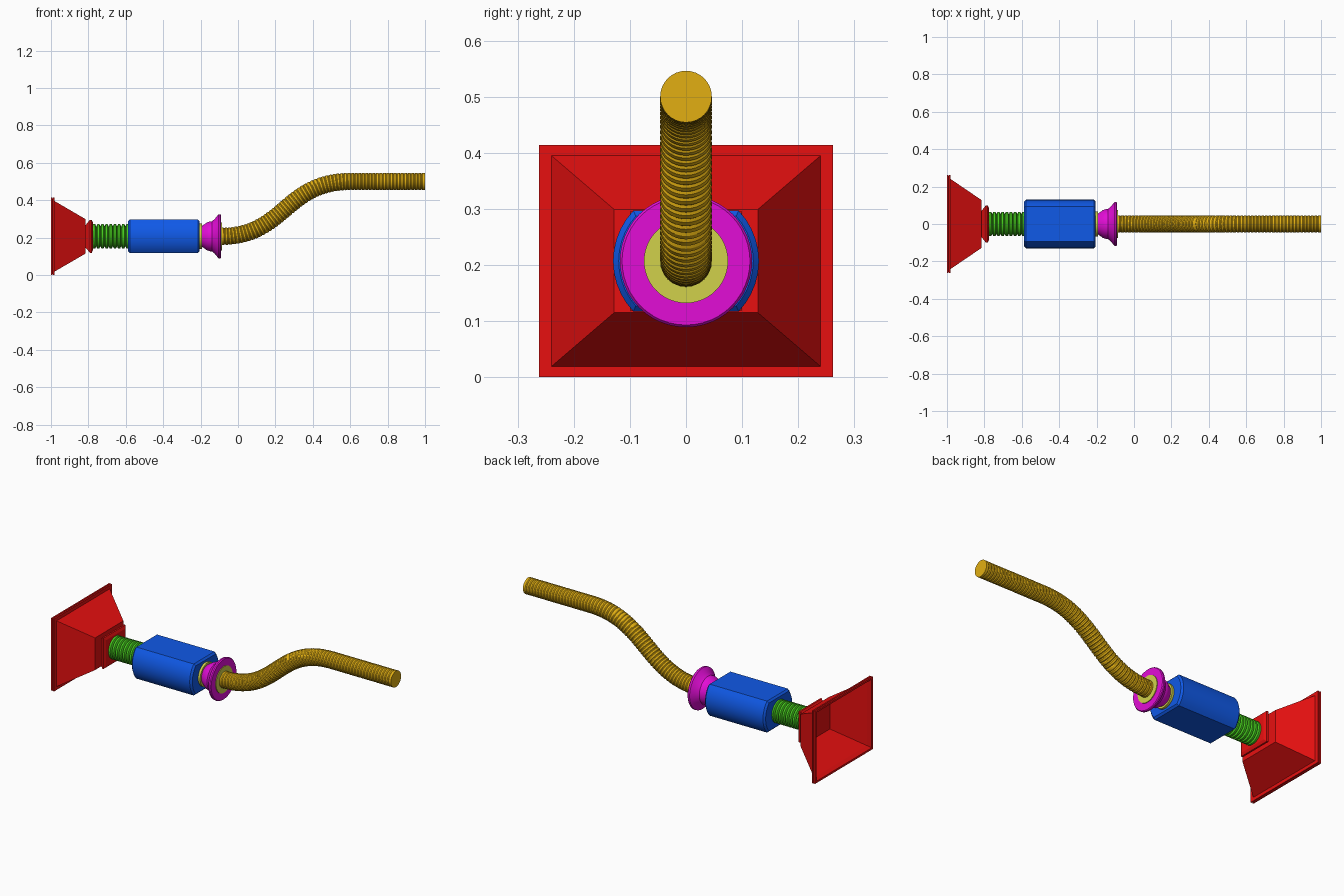
import bpy, bmesh
from math import sin, cos, pi, asin
from mathutils import Vector

cube = bpy.data.objects.get("Cube")
if cube:
    bpy.data.objects.remove(cube, do_unlink=True)

AXIS_Z = 0.207


def material(name, rgb):
    m = bpy.data.materials.new(name)
    m.use_nodes = True
    m.diffuse_color = (*rgb, 1)
    m.node_tree.nodes["Principled BSDF"].inputs["Base Color"].default_value = (*rgb, 1)
    return m


red = material("red", (0.8, 0.005, 0.005))
green = material("green", (0.06, 0.6, 0.012))
blue = material("blue", (0.005, 0.1, 0.8))
olive = material("olive", (0.64, 0.64, 0.07))
magenta = material("magenta", (0.76, 0.004, 0.67))
amber = material("amber", (0.76, 0.43, 0.006))


def loft(name, rings, mat, smooth=True):
    """Skin a list of equal-sized point rings and cap both ends."""
    bm = bmesh.new()
    loops = [[bm.verts.new(p) for p in ring] for ring in rings]
    for a, b in zip(loops, loops[1:]):
        for i in range(len(a)):
            j = (i + 1) % len(a)
            bm.faces.new((a[i], a[j], b[j], b[i]))
    bm.faces.new(loops[0])
    bm.faces.new(loops[-1])
    bmesh.ops.recalc_face_normals(bm, faces=bm.faces)
    mesh = bpy.data.meshes.new(name)
    bm.to_mesh(mesh)
    bm.free()
    mesh.materials.append(mat)
    obj = bpy.data.objects.new(name, mesh)
    bpy.context.collection.objects.link(obj)
    if smooth:
        bpy.ops.object.select_all(action="DESELECT")
        obj.select_set(True)
        bpy.context.view_layer.objects.active = obj
        bpy.ops.object.shade_smooth_by_angle(angle=pi / 6)
    return obj


def rect(x, hy, hz):
    return [Vector((x, sy * hy, AXIS_Z + sz * hz))
            for sy, sz in ((-1, -1), (1, -1), (1, 1), (-1, 1))]


def disc(centre, r, up=Vector((0, 0, 1)), n=32):
    side = Vector((0, 1, 0))
    return [centre + r * (side * cos(2 * pi * i / n) + up * sin(2 * pi * i / n))
            for i in range(n)]


def lathe(name, profile, mat, n=32):
    rings = [disc(Vector((x, 0, AXIS_Z)), r, n=n) for x, r in profile]
    return loft(name, rings, mat)


def ribs(start, end, count, crest, groove):
    """Positions and radii of a run of flat-topped ribs."""
    pitch = (end - start) / count
    out = []
    for i in range(count):
        s = start + i * pitch
        out += [(s, groove), (s + pitch * 0.25, crest), (s + pitch * 0.75, crest)]
    return out + [(end, groove)]


# Hollow rectangular funnel: outside from the floor to the rim, then inside
funnel = [(-0.815, 0.128, 0.092), (-0.98, 0.24, 0.188), (-0.98, 0.262, 0.207),
          (-0.988, 0.262, 0.207), (-0.99, 0.256, 0.201), (-0.992, 0.262, 0.207),
          (-1.0, 0.262, 0.207), (-1.0, 0.25, 0.196), (-0.982, 0.234, 0.182),
          (-0.825, 0.122, 0.086)]
loft("funnel", [rect(*p) for p in funnel], red, smooth=False)

# Small flared collar behind the funnel
collar = [(-0.815, 0.07, 0.06), (-0.792, 0.1, 0.088),
          (-0.782, 0.1, 0.088), (-0.775, 0.085, 0.073)]
loft("funnel_collar", [rect(*p) for p in collar], red, smooth=False)

# Ribbed bellows
lathe("bellows", ribs(-0.78, -0.58, 9, 0.065, 0.053), green)


# Rounded body with flat top and bottom
def body_section(x, inset):
    ry, hz = 0.13 - inset, 0.09 - inset
    a = asin(hz / ry)
    angles = [-a + 2 * a * i / 10 for i in range(11)]
    angles += [pi + t for t in angles]
    return [Vector((x, ry * cos(t), AXIS_Z + ry * sin(t))) for t in angles]


body = [(-0.588, 0.01), (-0.578, 0), (-0.215, 0), (-0.205, 0.01)]
loft("body", [body_section(*p) for p in body], blue)

# Neck ring between body and coupling
lathe("neck_ring", [(-0.21, 0.068), (-0.192, 0.068), (-0.192, 0.05), (-0.18, 0.05)], olive)

# Double-flared coupling
lathe("coupling", [(-0.2, 0.052), (-0.19, 0.058), (-0.165, 0.075), (-0.15, 0.08),
                   (-0.14, 0.08), (-0.125, 0.092), (-0.105, 0.117),
                   (-0.095, 0.118), (-0.09, 0.114)], magenta, n=48)

# Hose socket on the coupling face
lathe("hose_socket", [(-0.1, 0.075), (-0.086, 0.075)], olive, n=48)

# Ribbed hose swept along an S bend and a straight run
P = [Vector((-0.09, 0, AXIS_Z)), Vector((0.25, 0, AXIS_Z)),
     Vector((0.25, 0, 0.5)), Vector((0.6, 0, 0.5))]
path = []
for i in range(201):
    t = i / 200
    u = 1 - t
    path.append(P[0] * u**3 + P[1] * 3 * u * u * t + P[2] * 3 * u * t * t + P[3] * t**3)
path.append(Vector((1, 0, 0.5)))
lengths = [0]
for a, b in zip(path, path[1:]):
    lengths.append(lengths[-1] + (b - a).length)


def on_path(s):
    k = next((i for i in range(1, len(path)) if lengths[i] >= s), len(path) - 1)
    a, b = path[k - 1], path[k]
    d = (b - a).normalized()
    return a + d * (s - lengths[k - 1]), Vector((-d.z, 0, d.x))


hose = []
for s, r in ribs(0, lengths[-1], 62, 0.046, 0.0425)[:-1] + [(lengths[-1], 0.046)]:
    centre, up = on_path(s)
    hose.append(disc(centre, r, up))
loft("hose", hose, amber)
